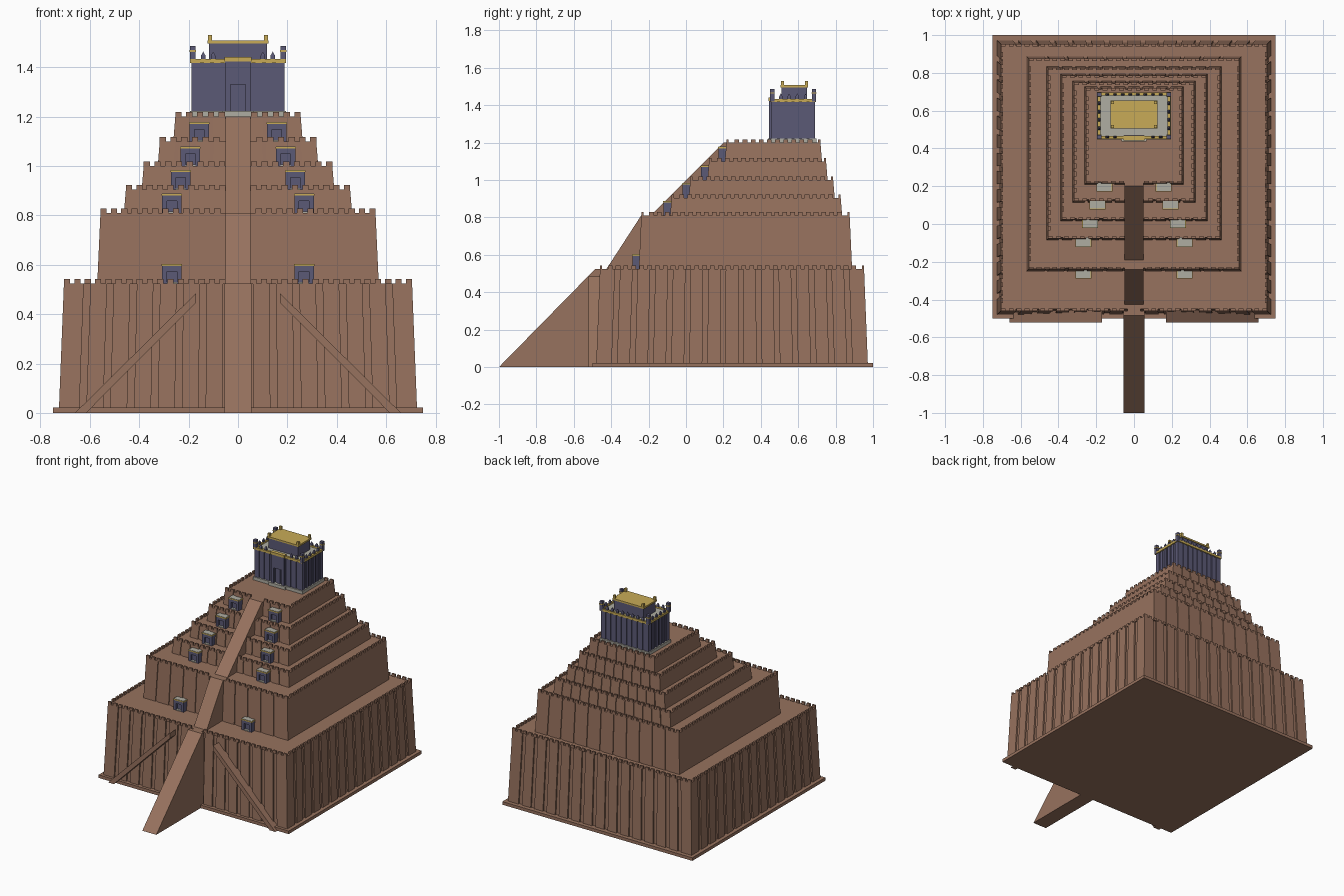
import bpy, bmesh
from mathutils import Vector

old = bpy.data.objects.get("Cube")
if old:
    bpy.data.objects.remove(old, do_unlink=True)


def material(name, colour):
    m = bpy.data.materials.new(name)
    m.use_nodes = True
    m.diffuse_color = (*colour, 1)
    m.node_tree.nodes["Principled BSDF"].inputs["Base Color"].default_value = (*colour, 1)
    return m


BRICK = material("brown brick", (0.31, 0.168, 0.112))
BLUE = material("blue glazed brick", (0.105, 0.1, 0.18))
GOLD = material("gold", (0.58, 0.41, 0.095))
STONE = material("grey stone", (0.43, 0.42, 0.365))


def finish(bm, name, mat):
    bmesh.ops.recalc_face_normals(bm, faces=bm.faces)
    mesh = bpy.data.meshes.new(name)
    bm.to_mesh(mesh)
    bm.free()
    mesh.materials.append(mat)
    ob = bpy.data.objects.new(name, mesh)
    bpy.context.collection.objects.link(ob)
    return ob


def add_box(bm, x0, x1, y0, y1, z0, z1):
    verts = bmesh.ops.create_cube(bm, size=1)["verts"]
    lo, size = Vector((x0, y0, z0)), Vector((x1 - x0, y1 - y0, z1 - z0))
    for v in verts:
        v.co = Vector([lo[i] + (v.co[i] + 0.5) * size[i] for i in range(3)])


def boxes(name, mat, *extents):
    bm = bmesh.new()
    for e in extents:
        add_box(bm, *e)
    return finish(bm, name, mat)


def loft(name, mat, bottom, top):
    """Closed solid between two matching outlines."""
    bm = bmesh.new()
    a = [bm.verts.new(p) for p in bottom]
    b = [bm.verts.new(p) for p in top]
    bm.faces.new(a)
    bm.faces.new(b)
    for i in range(len(a)):
        j = (i + 1) % len(a)
        bm.faces.new((a[i], a[j], b[j], b[i]))
    return finish(bm, name, mat)


def ribbed_outline(hx, hy, pitch, gap, depth, ribbed_sides):
    """Rectangle about the origin with shallow grooves along its edges."""
    corners = [Vector(c) for c in ((-hx, -hy), (hx, -hy), (hx, hy), (-hx, hy))]
    pts = []
    for k, a in enumerate(corners):
        b = corners[(k + 1) % 4]
        along = (b - a).normalized()
        inward = Vector((-along.y, along.x)) * depth
        pts.append(a)
        if k % 2 and not ribbed_sides:
            continue
        n = max(2, round((b - a).length / pitch))
        for i in range(1, n):
            c = a.lerp(b, i / n)
            l, r = c - along * gap / 2, c + along * gap / 2
            pts += [l, l + inward, r + inward, r]
    return pts


def ribbed_block(name, mat, hx, y0, y1, z0, z1, taper, pitch, gap, depth, sides=True):
    cy, hy = (y0 + y1) / 2, (y1 - y0) / 2
    pts = ribbed_outline(hx, hy, pitch, gap, depth, sides)
    sx, sy = (hx - taper) / hx, (hy - taper) / hy
    return loft(name, mat, [(p.x, cy + p.y, z0) for p in pts],
                [(p.x * sx, cy + p.y * sy, z1) for p in pts])


def battlement(name, mat, hx, y0, y1, z, height, pitch, width, thick, door=0, pointed=0):
    """Row of merlons just inside a rectangle, open at the front middle."""
    bm = bmesh.new()

    def merlon(x, y, wx, wy):
        add_box(bm, x - wx / 2, x + wx / 2, y - wy / 2, y + wy / 2, z, z + height)
        if pointed:
            bm.verts.ensure_lookup_table()
            top = [v for v in bm.verts[-8:] if v.co.z > z + height / 2]
            face = next(f for f in top[0].link_faces if all(v in top for v in f.verts))
            bmesh.ops.poke(bm, faces=[face])
            bm.verts.ensure_lookup_table()
            bm.verts[-1].co.z += pointed

    t = thick / 2
    nx, ny = round(2 * hx / pitch), round((y1 - y0) / pitch)
    for i in range(nx):
        x = -hx + width / 2 + (2 * hx - width) * i / (nx - 1)
        merlon(x, y1 - t, width, thick)
        if abs(x) - width / 2 > door:
            merlon(x, y0 + t, width, thick)
    for i in range(1, ny - 1):
        y = y0 + width / 2 + (y1 - y0 - width) * i / (ny - 1)
        for s in (-1, 1):
            merlon(s * (hx - t), y, thick, width)
    return finish(bm, name, mat)


def extrude_x(name, mat, hx, profile):
    return loft(name, mat, [(-hx, y, z) for y, z in profile], [(hx, y, z) for y, z in profile])


# Foundation and stepped terraces: half width, front, back, bottom, top, taper
boxes("foundation", BRICK, (-0.75, 0.75, -0.5, 1.0, 0, 0.022))
terraces = [
    (0.725, -0.48, 0.972, 0.02, 0.525, 0.02),
    (0.57, -0.252, 0.888, 0.525, 0.81, 0.013),
    (0.462, -0.085, 0.835, 0.81, 0.905, 0.008),
    (0.39, 0.015, 0.795, 0.905, 1.0, 0.008),
    (0.325, 0.115, 0.757, 1.0, 1.1, 0.008),
    (0.262, 0.208, 0.727, 1.1, 1.2, 0.008),
]
for i, (hx, y0, y1, z0, z1, t) in enumerate(terraces):
    n = i + 1
    ribbed_block(f"terrace_{n}", BRICK, hx, y0, y1, z0, z1, t,
                 0.1 if i < 2 else 0.07, 0.028 if i == 0 else 0.018, 0.01 if i == 0 else 0.006, i == 0)
    battlement(f"terrace_battlement_{n}", BRICK, hx - t, y0 + t, y1 - t, z1 - 0.002, 0.02,
               0.042, 0.025, 0.012, 0.05)

# Central stair ramps
extrude_x("lower_ramp", BRICK, 0.055, [(-1, 0), (-0.46, 0), (-0.46, 0.525), (-0.485, 0.525)])
extrude_x("middle_ramp", BRICK, 0.05, [(-0.425, 0.525), (-0.2, 0.525), (-0.2, 0.81), (-0.24, 0.81)])
extrude_x("upper_ramp", BRICK, 0.05, [(-0.19, 0.81), (0.25, 0.81), (0.25, 1.2), (0.2, 1.2)])

# Diagonal stairs against the front wall
for s, side in ((1, "left"), (-1, "right")):
    prof = [(0.66, 0), (0.615, 0), (0.17, 0.447), (0.17, 0.485)]
    loft(f"{side}_diagonal_stair", BRICK, [(s * x, -0.522, z) for x, z in prof],
         [(s * x, -0.45, z) for x, z in prof])


# Small gatehouses with a recessed doorway, one pair on each of five terraces
def gatehouse(name, cx, y, z):
    w, d, h, b = 0.039, 0.02, 0.014, y + 0.05
    boxes(name + "_walls", BLUE,
          (cx - w, cx - d, y, b, z, z + 0.072), (cx + d, cx + w, y, b, z, z + 0.072),
          (cx - d, cx + d, y, b, z + 0.048, z + 0.072), (cx - d, cx + d, y + h, b, z, z + 0.048))
    boxes(name + "_trim", GOLD, (cx - w - 0.003, cx + w + 0.003, y - 0.003, b, z + 0.07, z + 0.077))
    boxes(name + "_roof", STONE, (cx - w, cx + w, y, b, z + 0.074, z + 0.079))
    boxes(name + "_threshold", STONE, (cx - d, cx + d, y - 0.002, y + h, z, z + 0.006))


for i, cx in enumerate((0.268, 0.268, 0.232, 0.193, 0.157)):
    for s, side in ((1, "left"), (-1, "right")):
        gatehouse(f"{side}_gatehouse_{i + 1}", s * cx, terraces[i + 1][1] - 0.034, terraces[i][4])

# Temple on the summit
boxes("temple_plinth", STONE, (-0.195, 0.195, 0.448, 0.697, 1.19, 1.222),
      (-0.065, 0.065, 0.438, 0.46, 1.19, 1.222))
ribbed_block("temple_walls", BLUE, 0.188, 0.456, 0.69, 1.22, 1.42, 0, 0.042, 0.016, 0.006)
boxes("temple_gold_band", GOLD, (-0.194, 0.194, 0.45, 0.466, 1.418, 1.434),
      (-0.194, 0.194, 0.68, 0.696, 1.418, 1.434),
      (-0.194, -0.178, 0.466, 0.68, 1.418, 1.434), (0.178, 0.194, 0.466, 0.68, 1.418, 1.434))
boxes("temple_terrace", STONE, (-0.178, 0.178, 0.466, 0.68, 1.416, 1.424))
battlement("temple_battlement", BLUE, 0.19, 0.454, 0.692, 1.434, 0.013, 0.04, 0.018, 0.012, 0.055, 0.016)

# Temple doorway
boxes("temple_portal", BLUE, (-0.052, -0.03, 0.445, 0.47, 1.22, 1.425),
      (0.03, 0.052, 0.445, 0.47, 1.22, 1.425), (-0.03, 0.03, 0.445, 0.47, 1.33, 1.425))
boxes("temple_portal_trim", GOLD, (-0.055, 0.055, 0.442, 0.468, 1.423, 1.441))

# Corner towers and roof finials
towers, caps, finials = [], [], []
for sx in (-1, 1):
    for y in (0.461, 0.685):
        x = sx * 0.184
        towers.append((x - 0.011, x + 0.011, y - 0.011, y + 0.011, 1.42, 1.486))
        caps.append((x - 0.013, x + 0.013, y - 0.013, y + 0.013, 1.462, 1.469))
    for y in (0.515, 0.643):
        x = sx * 0.114
        finials.append((x - 0.008, x + 0.008, y - 0.008, y + 0.008, 1.505, 1.53))
boxes("temple_corner_towers", BLUE, *towers)
boxes("corner_tower_bands", GOLD, *caps)
boxes("roof_finials", GOLD, *finials)

# Upper chamber
boxes("upper_chamber", BLUE, (-0.117, 0.117, 0.511, 0.647, 1.42, 1.497))
boxes("upper_chamber_roof", GOLD, (-0.124, 0.124, 0.505, 0.653, 1.496, 1.508))
